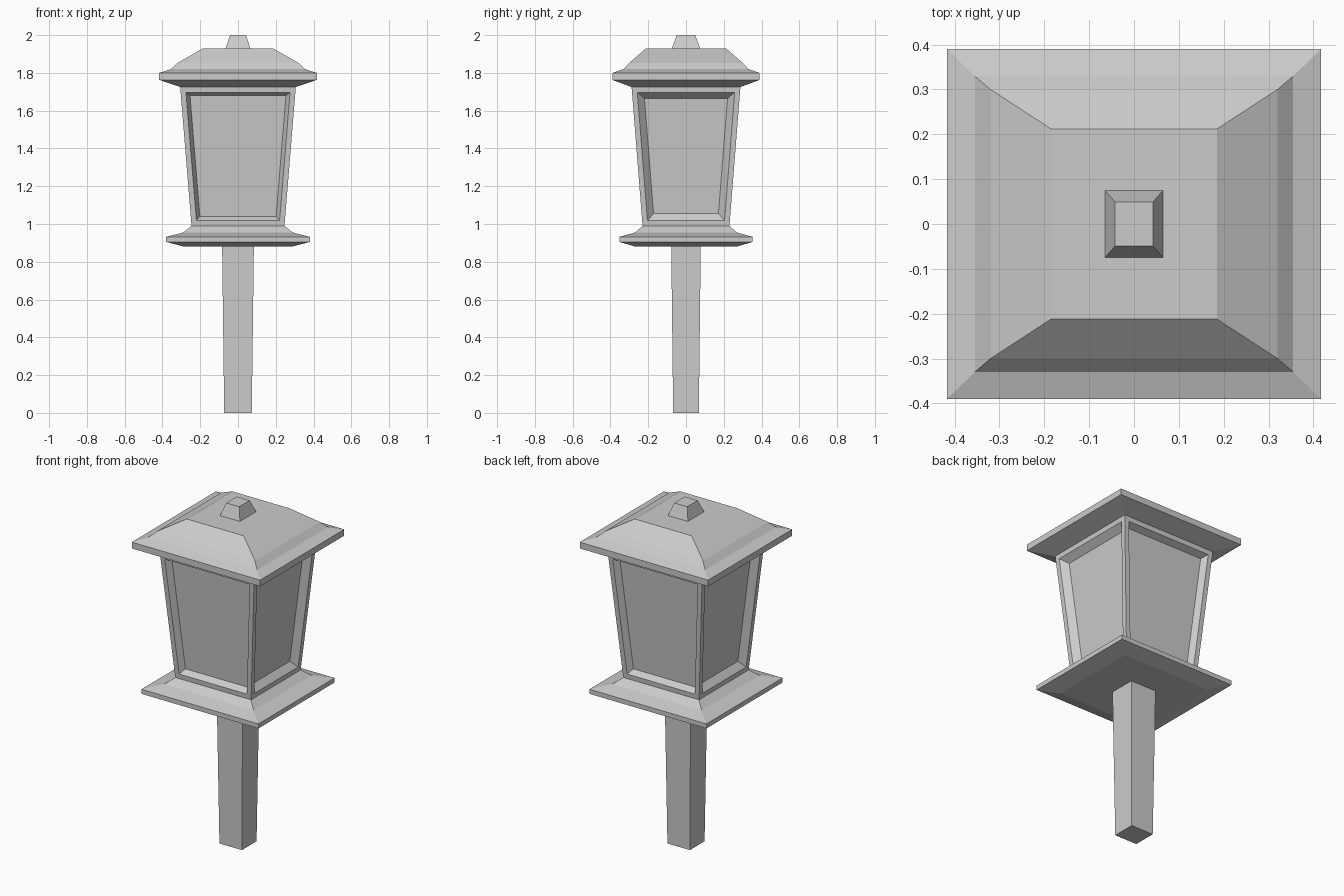
import bpy
import bmesh

cube = bpy.data.objects.get("Cube")
if cube:
    bpy.data.objects.remove(cube, do_unlink=True)

grey = bpy.data.materials.new("plain grey")
grey.use_nodes = True
colour = (0.6, 0.6, 0.6, 1)
grey.diffuse_color = colour
grey.node_tree.nodes["Principled BSDF"].inputs["Base Color"].default_value = colour


def stack(name, sections, panels=False):
    """Join rectangular sections (half width, half depth, height) from bottom to top."""
    bm = bmesh.new()
    rings = [[bm.verts.new((sx * hx, sy * hy, z))
              for sx, sy in ((-1, -1), (1, -1), (1, 1), (-1, 1))]
             for hx, hy, z in sections]
    bm.faces.new(rings[0][::-1])
    bm.faces.new(rings[-1])
    sides = []
    for low, high in zip(rings, rings[1:]):
        for i in range(4):
            j = (i + 1) % 4
            sides.append(bm.faces.new((low[i], low[j], high[j], high[i])))
    bm.normal_update()
    if panels:
        # flat frame, then a sloped step down to the recessed pane
        bmesh.ops.inset_individual(bm, faces=sides, thickness=0.028, use_even_offset=True)
        for face in sides:
            wide = abs(face.normal.y) > abs(face.normal.x)
            bmesh.ops.inset_individual(bm, faces=[face], depth=-0.035,
                                       thickness=0.02 if wide else 0.035,
                                       use_even_offset=True)
    bmesh.ops.recalc_face_normals(bm, faces=bm.faces)
    mesh = bpy.data.meshes.new(name)
    bm.to_mesh(mesh)
    bm.free()
    mesh.materials.append(grey)
    obj = bpy.data.objects.new(name, mesh)
    bpy.context.collection.objects.link(obj)
    return obj


# Tapered post
stack("post", [(0.073, 0.068, 0), (0.084, 0.078, 0.88)])

# Flared tray under the lantern
stack("base_tray", [(0.285, 0.267, 0.88), (0.38, 0.353, 0.905), (0.38, 0.353, 0.932),
                    (0.29, 0.27, 0.955), (0.246, 0.23, 0.99)])

# Lantern body with four recessed panes
stack("lantern_body", [(0.246, 0.23, 0.99), (0.306, 0.288, 1.725)], panels=True)

# Hipped roof with a flat eave edge
stack("roof", [(0.306, 0.288, 1.725), (0.417, 0.39, 1.763), (0.417, 0.39, 1.8),
               (0.355, 0.33, 1.82), (0.32, 0.3, 1.853), (0.185, 0.212, 1.93)])

# Finial on the roof
stack("finial", [(0.065, 0.075, 1.93), (0.042, 0.049, 2.0)])
